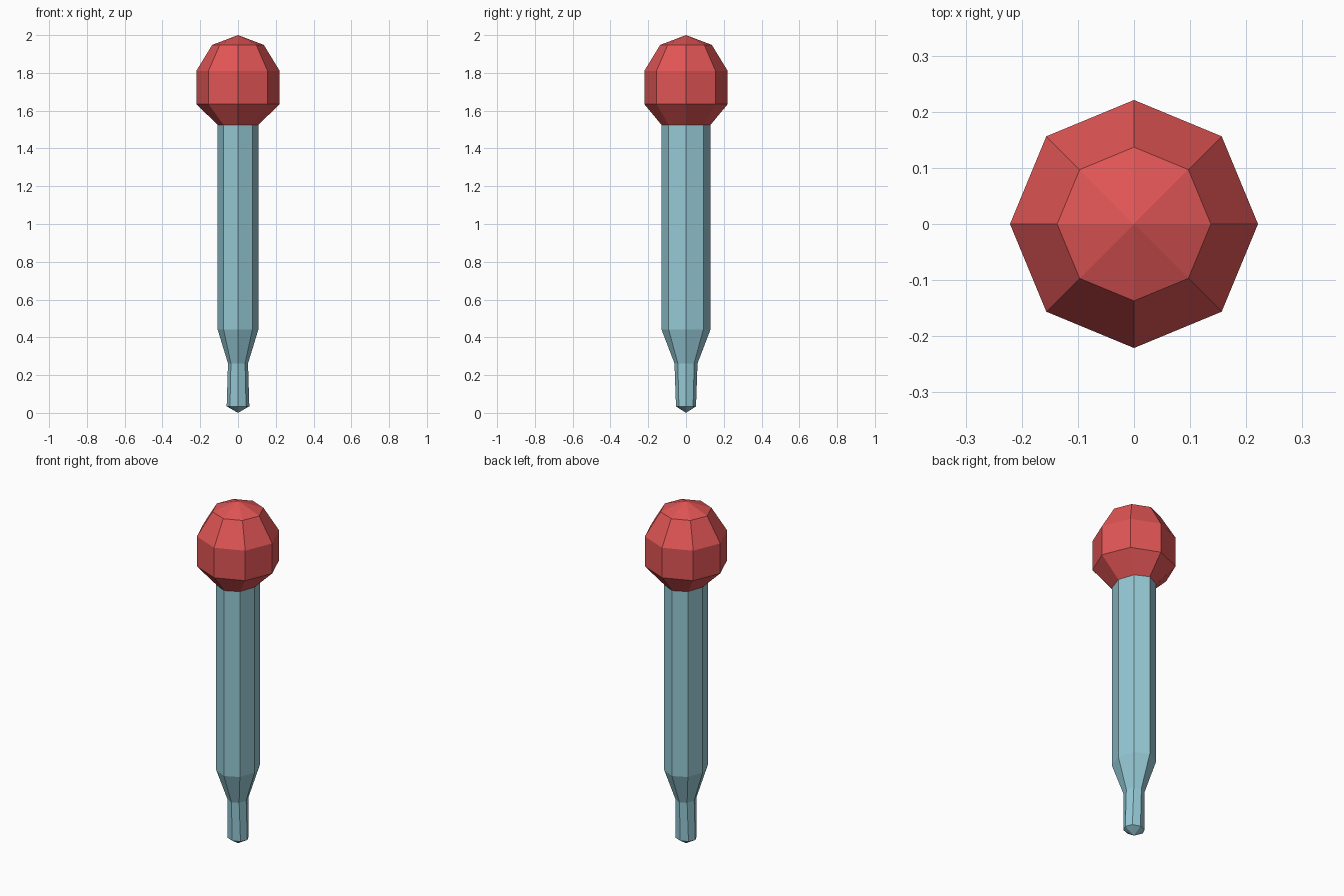
import bpy, bmesh
from math import cos, sin, tau

if "Cube" in bpy.data.objects:
    bpy.data.objects.remove(bpy.data.objects["Cube"])

SIDES = 8


def material(name, rgb):
    m = bpy.data.materials.new(name)
    m.diffuse_color = (*rgb, 1)
    m.use_nodes = True
    m.node_tree.nodes["Principled BSDF"].inputs["Base Color"].default_value = m.diffuse_color
    return m


def lathe(name, rings, mat):
    """Skin eight-sided oval rings (z, x radius, y radius); zero radius is a point."""
    bm = bmesh.new()
    loops = []
    for z, rx, ry in rings:
        if rx == 0:
            loops.append([bm.verts.new((0, 0, z))] * SIDES)
        else:
            loops.append([bm.verts.new((rx * cos(tau * i / SIDES), ry * sin(tau * i / SIDES), z))
                          for i in range(SIDES)])
    for low, high in zip(loops, loops[1:]):
        for i in range(SIDES):
            j = (i + 1) % SIDES
            corners = dict.fromkeys((low[i], low[j], high[j], high[i]))
            bm.faces.new(list(corners))
    bmesh.ops.recalc_face_normals(bm, faces=bm.faces)
    mesh = bpy.data.meshes.new(name)
    bm.to_mesh(mesh)
    bm.free()
    mesh.materials.append(mat)
    obj = bpy.data.objects.new(name, mesh)
    bpy.context.collection.objects.link(obj)
    return obj


red = material("red", (0.75, 0.09, 0.09))
blue = material("pale_blue", (0.30, 0.58, 0.66))

# Tube with tapered nozzle and pointed tip
lathe("dropper_tube", [
    (0.0, 0, 0),
    (0.035, 0.06, 0.053),
    (0.262, 0.053, 0.061),
    (0.442, 0.108, 0.13),
    (1.525, 0.108, 0.13),
], blue)

# Faceted squeeze bulb, its neck matching the oval tube
lathe("bulb", [
    (1.525, 0.108, 0.13),
    (1.635, 0.221, 0.221),
    (1.81, 0.221, 0.221),
    (1.948, 0.137, 0.137),
    (2.0, 0, 0),
], red)
